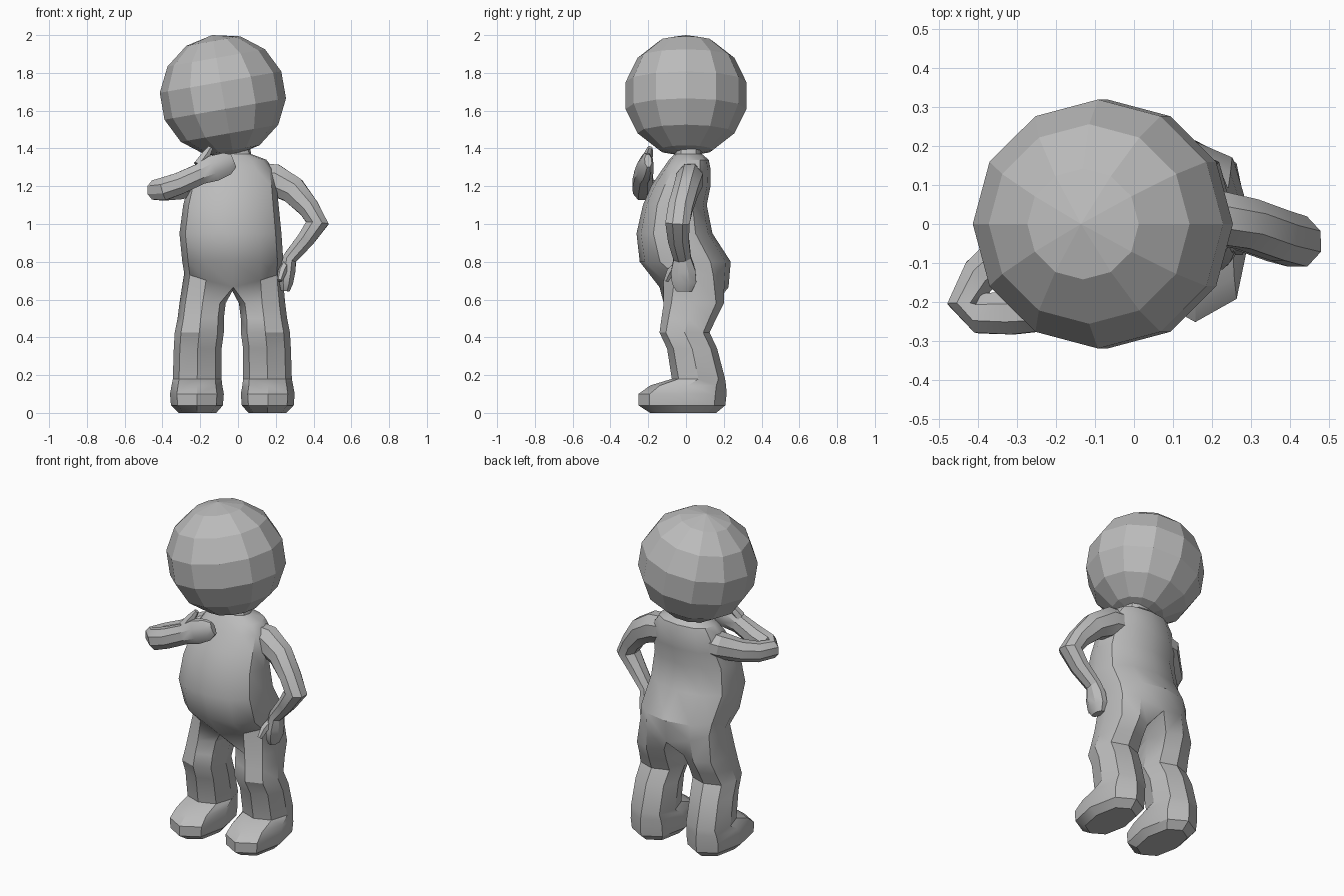
import bpy, bmesh
from math import sin, cos, pi, radians, copysign
from mathutils import Vector, Matrix

cube = bpy.data.objects.get("Cube")
if cube:
    bpy.data.objects.remove(cube, do_unlink=True)

grey = bpy.data.materials.new("plain grey")
grey.use_nodes = True
COLOR = (0.5, 0.5, 0.5, 1)
grey.diffuse_color = COLOR
grey.node_tree.nodes["Principled BSDF"].inputs["Base Color"].default_value = COLOR


def finish(name, bm, angle=None):
    bmesh.ops.recalc_face_normals(bm, faces=bm.faces)
    mesh = bpy.data.meshes.new(name)
    bm.to_mesh(mesh)
    bm.free()
    mesh.materials.append(grey)
    obj = bpy.data.objects.new(name, mesh)
    bpy.context.collection.objects.link(obj)
    if angle:
        bpy.ops.object.select_all(action='DESELECT')
        obj.select_set(True)
        bpy.context.view_layer.objects.active = obj
        bpy.ops.object.shade_smooth_by_angle(angle=radians(angle))


def bridge(bm, loops):
    """Join each loop of vertices to the next with quads."""
    n = len(loops[0])
    for a, b in zip(loops, loops[1:]):
        for i in range(n):
            j = (i + 1) % n
            bm.faces.new((a[i], a[j], b[j], b[i]))


def rounded(c):
    return copysign(abs(c) ** .85, c)


def limb(name, path, side, n=8, angle=30):
    """Tube along points (x, y, z, half width, half depth); side sets the depth axis."""
    bm = bmesh.new()
    pts = [Vector(p[:3]) for p in path]
    loops = []
    for i, p in enumerate(path):
        t = (pts[min(i + 1, len(pts) - 1)] - pts[max(i - 1, 0)]).normalized()
        u = t.cross(Vector(side)).normalized()
        v = u.cross(t)
        loops.append([bm.verts.new(pts[i] + u * p[3] * cos((k + .5) * 2 * pi / n)
                                   + v * p[4] * sin((k + .5) * 2 * pi / n))
                      for k in range(n)])
    bridge(bm, loops)
    bm.faces.new(loops[0])
    bm.faces.new(loops[-1])
    finish(name, bm, angle)


# Head: faceted ball leaning to its right
bm = bmesh.new()
bmesh.ops.create_uvsphere(
    bm, u_segments=12, v_segments=7, radius=1,
    matrix=Matrix.Translation((-.08, 0, 1.68)) @ Matrix.Rotation(radians(-10), 4, 'Y')
    @ Matrix.Diagonal((.335, .328, .325, 1)))
finish("head", bm)

# Body levels: z, left x, right x, front y, back y, rise towards the sides
TORSO = [
    (1.42, -.11, .06, -.05, .08, 0),
    (1.37, -.12, .07, -.06, .085, 0),
    (1.34, -.2, .15, -.09, .12, 0),
    (1.29, -.235, .19, -.125, .13, 0),
    (1.2, -.265, .205, -.185, .13, 0),
    (1.1, -.29, .215, -.228, .11, 0),
    (.95, -.31, .23, -.262, .14, 0),
    (.8, -.295, .24, -.245, .237, 0),
    (.665, -.285, .235, -.14, .225, .075)]
# Leg levels: z, inner x, outer x, front y, back y
LEG = [
    (.58, -.01, .235, -.118, .2),
    (.5, 0, .245, -.13, .16),
    (.425, .0, .26, -.14, .125),
    (.34, .012, .265, -.1, .165),
    (.18, .012, .27, -.075, .207),
    (.145, .008, .277, -.19, .212),
    (.1, 0, .285, -.252, .215),
    (.04, .005, .28, -.252, .208),
    (0, .04, .24, -.19, .16)]

# Torso, splitting at the crotch into two legs with feet
bm = bmesh.new()
loops = []
for z, x0, x1, y0, y1, rise in TORSO:
    loop = []
    for i in range(12):
        c, s = cos(i * pi / 6), sin(i * pi / 6)
        loop.append(bm.verts.new(((x0 + x1) / 2 + (x1 - x0) / 2 * rounded(c),
                                  (y0 + y1) / 2 + (y1 - y0) / 2 * rounded(s),
                                  z + rise * abs(c))))
    loops.append(loop)
bridge(bm, loops)
bm.faces.new(loops[0])
hip = loops[-1]
crotch = bm.verts.new((-.03, .04, .645))
for side, shift in ((1, .015), (-1, -.075)):
    rings = [[hip[(9 + side * k) % 12] for k in range(7)] + [crotch]]
    for z, x0, x1, y0, y1 in LEG:
        ring = []
        for i in range(8):
            a = (i - 3) * pi / 4
            ring.append(bm.verts.new((
                shift + side * ((x0 + x1) / 2 + (x1 - x0) / 2 * rounded(cos(a))),
                (y0 + y1) / 2 + (y1 - y0) / 2 * rounded(sin(a)), z)))
        rings.append(ring)
    bridge(bm, rings)
    bm.faces.new(rings[-1])
finish("body", bm, 33)

# Left arm bent, hand on the hip
limb("left_arm", [
    (.08, .02, 1.25, .08, .07),
    (.19, .02, 1.235, .09, .075),
    (.29, .0, 1.18, .078, .07),
    (.375, -.03, 1.085, .06, .07),
    (.42, -.045, 1.005, .065, .07),
    (.36, -.04, .92, .05, .06),
    (.275, -.02, .82, .04, .05),
    (.262, -.015, .75, .045, .07),
    (.255, -.01, .69, .04, .07),
    (.25, -.01, .645, .025, .045)], (0, 1, 0))
limb("left_thumb", [
    (.26, -.03, .8, .022, .022),
    (.235, -.08, .75, .024, .024),
    (.22, -.105, .7, .015, .015)], (1, 0, 0), 6)

# Right arm folded forward, hand under the chin
limb("right_arm", [
    (-.1, .02, 1.24, .08, .08),
    (-.23, .0, 1.225, .08, .075),
    (-.32, -.07, 1.19, .062, .065),
    (-.395, -.13, 1.18, .052, .06),
    (-.438, -.205, 1.18, .045, .055),
    (-.395, -.23, 1.185, .055, .065),
    (-.31, -.228, 1.215, .06, .062),
    (-.2, -.225, 1.265, .05, .06),
    (-.13, -.215, 1.295, .045, .075),
    (-.06, -.205, 1.32, .035, .065),
    (-.025, -.2, 1.335, .02, .04)], (0, 0, 1))
limb("right_thumb", [
    (-.21, -.22, 1.31, .03, .03),
    (-.17, -.2, 1.365, .026, .026),
    (-.145, -.19, 1.405, .014, .014)], (0, 1, 0), 6)
